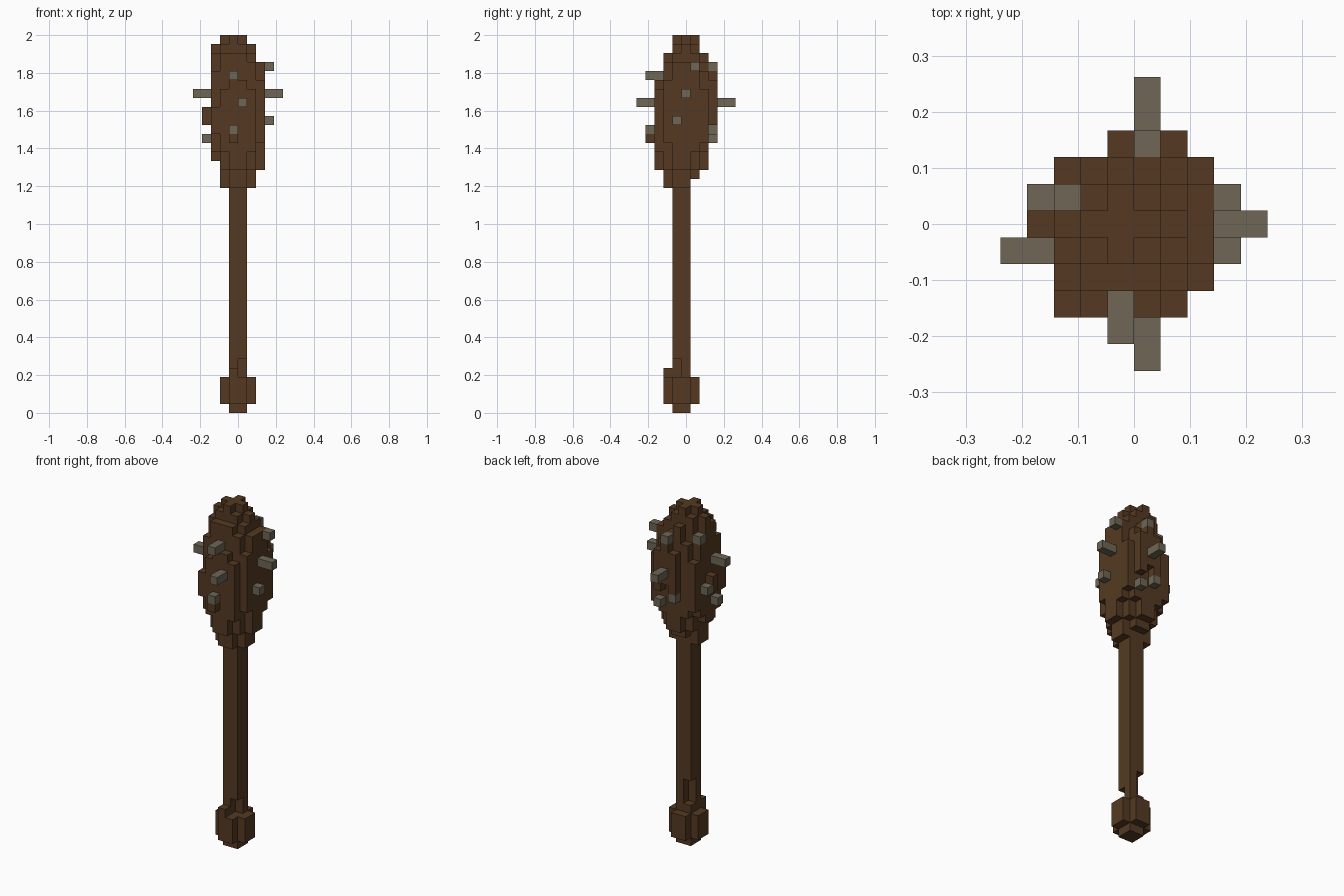
import bpy, bmesh
from mathutils import Vector

if "Cube" in bpy.data.objects:
    bpy.data.objects.remove(bpy.data.objects["Cube"], do_unlink=True)

V = 2 / 42  # edge length of one cell


def material(name, rgb):
    m = bpy.data.materials.new(name)
    m.use_nodes = True
    m.diffuse_color = (*rgb, 1)
    bsdf = m.node_tree.nodes["Principled BSDF"]
    bsdf.inputs["Base Color"].default_value = (*rgb, 1)
    bsdf.inputs["Roughness"].default_value = 0.9
    return m


wood = material("dark_wood", (0.089, 0.042, 0.016))
stone = material("grey_stone", (0.156, 0.133, 0.093))


def cells(*blocks):
    """Cells covered by blocks (x0, x1, y0, y1, z0, z1), ends included."""
    return {(i, j, k) for a, b, c, d, e, f in blocks
            for i in range(a, b + 1) for j in range(c, d + 1) for k in range(e, f + 1)}


# Round pommel, stepped at both ends
pommel = cells((4, 5, 4, 5, 0, 3), (4, 5, 3, 6, 1, 3), (3, 6, 4, 5, 1, 3),
               (4, 4, 3, 3, 4, 4))

# Square shaft with two chipped corners near the pommel
shaft = cells((4, 5, 4, 5, 4, 24)) - cells((5, 5, 4, 4, 4, 5), (4, 4, 5, 5, 5, 7))

# Bulging club head, built from overlapping blocks
head = cells(
    (3, 6, 4, 5, 25, 26), (4, 5, 3, 3, 25, 26), (4, 5, 6, 6, 26, 26),  # neck
    (3, 6, 3, 6, 27, 38), (4, 5, 7, 7, 27, 38), (3, 6, 7, 7, 29, 37),  # core
    (7, 7, 4, 5, 27, 38), (7, 7, 6, 6, 29, 38),                        # left side
    (7, 7, 3, 3, 30, 36), (7, 7, 7, 7, 30, 35),
    (2, 2, 4, 5, 28, 38), (2, 2, 6, 6, 29, 37),                        # right side
    (2, 2, 3, 3, 29, 37), (2, 2, 7, 7, 30, 35), (1, 1, 5, 5, 32, 33),
    (4, 5, 2, 2, 27, 36), (3, 6, 2, 2, 29, 35), (2, 2, 2, 2, 31, 33),  # front
    (4, 4, 1, 1, 30, 30),
    (4, 4, 8, 8, 32, 36), (5, 5, 8, 8, 33, 37), (6, 6, 8, 8, 32, 36),  # back
    (3, 5, 3, 6, 39, 39), (4, 4, 7, 7, 39, 39), (2, 6, 4, 5, 39, 39),  # crown
    (6, 6, 6, 6, 39, 39), (3, 5, 4, 6, 40, 40), (2, 6, 5, 5, 40, 40),
    (3, 5, 5, 5, 41, 41), (4, 4, 4, 6, 41, 41))

# Stone studs on each side
studs = cells(
    (4, 4, 1, 2, 37, 37), (5, 5, 0, 1, 34, 34), (4, 4, 1, 1, 31, 31),
    (8, 8, 6, 6, 38, 38), (8, 9, 5, 5, 35, 35), (8, 8, 4, 4, 32, 32),
    (2, 2, 6, 6, 38, 38), (0, 1, 4, 4, 35, 35), (1, 1, 6, 6, 32, 32), (1, 1, 4, 4, 30, 30),
    (5, 5, 8, 8, 38, 38), (5, 5, 9, 10, 34, 34), (4, 4, 8, 8, 31, 31), (6, 6, 8, 8, 30, 30))
head -= studs

solid = pommel | shaft | head | studs


def build(name, part, mat):
    """Skin a set of cells, leaving out faces hidden by neighbours."""
    bm = bmesh.new()
    for c in sorted(part):
        for axis in range(3):
            for s in (0, 1):
                n = list(c)
                n[axis] += 2 * s - 1
                if tuple(n) in solid:
                    continue
                u, w = (axis + 1) % 3, (axis + 2) % 3
                corners = []
                for du, dw in ((0, 0), (1, 0), (1, 1), (0, 1)):
                    p = Vector(c) - Vector((5, 5.5, 0))
                    p[axis] += s
                    p[u] += du
                    p[w] += dw
                    corners.append(bm.verts.new(p * V))
                bm.faces.new(corners if s else corners[::-1])
    bmesh.ops.remove_doubles(bm, verts=bm.verts, dist=V * 0.01)
    # Join flush faces into larger flat ones
    bmesh.ops.dissolve_limit(bm, angle_limit=0.01, verts=bm.verts, edges=bm.edges)
    mesh = bpy.data.meshes.new(name)
    bm.to_mesh(mesh)
    bm.free()
    mesh.materials.append(mat)
    bpy.context.scene.collection.objects.link(bpy.data.objects.new(name, mesh))


build("pommel", pommel, wood)
build("shaft", shaft, wood)
build("club_head", head, wood)
build("stone_studs", studs, stone)
